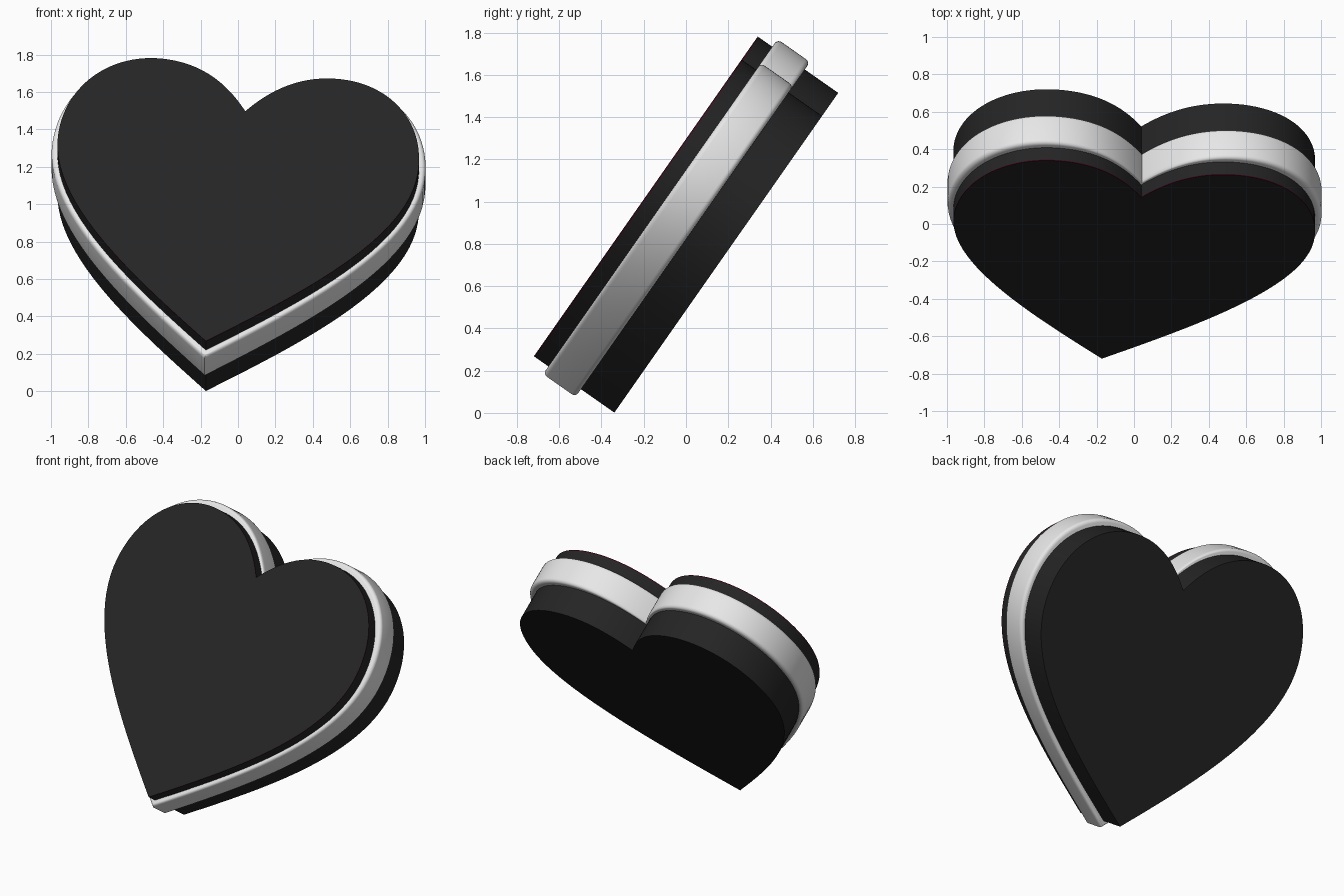
import bpy, bmesh, math
from mathutils import Vector, Matrix
from mathutils.geometry import interpolate_bezier

if "Cube" in bpy.data.objects:
    bpy.data.objects.remove(bpy.data.objects["Cube"])


def material(name, rgb):
    m = bpy.data.materials.new(name)
    m.diffuse_color = (*rgb, 1)
    m.use_nodes = True
    m.node_tree.nodes["Principled BSDF"].inputs["Base Color"].default_value = m.diffuse_color
    return m


black = material("matte_black", (0.018, 0.018, 0.018))
white = material("soft_white", (0.8, 0.8, 0.8))
crimson = material("dark_crimson", (0.06, 0.001, 0.012))

# Half heart outline from bottom tip to top notch (point, handle, handle, point)
SEGMENTS = [
    ((0, 0), (0.45, 0.37), (0.97, 0.80), (0.97, 1.24)),
    ((0.97, 1.24), (0.97, 1.56), (0.76, 1.793), (0.48, 1.793)),
    ((0.48, 1.793), (0.27, 1.793), (0.12, 1.68), (0, 1.515)),
]
half = []
for seg in SEGMENTS:
    half += interpolate_bezier(*[Vector((*p, 0)) for p in seg], 25)[:-1]
notch = Vector((0, 1.515, 0))
outline = half + [notch] + [Vector((-p.x, p.y, 0)) for p in reversed(half[1:])]
MID = 0.93

# The heart leans back and rolls a little to the right
PLACE = (Matrix.Translation((-0.172, -0.72, 0.268))
         @ Matrix.Rotation(math.radians(55), 4, 'X')
         @ Matrix.Rotation(math.radians(-8), 4, 'Z'))


def heart(name, rings, side_mat, cap_mat):
    """Loft heart outlines; each ring is (depth behind front, x scale, y scale)."""
    bm = bmesh.new()
    loops = [[bm.verts.new((p.x * sx, MID + (p.y - MID) * sy, -d)) for p in outline]
             for d, sx, sy in rings]
    n = len(outline)
    for a, b in zip(loops, loops[1:]):
        for i in range(n):
            j = (i + 1) % n
            bm.faces.new((a[i], b[i], b[j], a[j]))
    for cap in (bm.faces.new(loops[0]), bm.faces.new(loops[-1][::-1])):
        cap.material_index = 1
    bmesh.ops.recalc_face_normals(bm, faces=bm.faces[:])
    bm.transform(PLACE)
    me = bpy.data.meshes.new(name)
    bm.to_mesh(me)
    bm.free()
    me.materials.append(side_mat)
    me.materials.append(cap_mat)
    ob = bpy.data.objects.new(name, me)
    bpy.context.collection.objects.link(ob)
    bpy.ops.object.select_all(action='DESELECT')
    ob.select_set(True)
    bpy.context.view_layer.objects.active = ob
    bpy.ops.object.shade_smooth_by_angle(angle=math.radians(35))


# Main heart block
heart("heart_body", [(0.006, 1, 1), (0.465, 1, 1)], black, black)

# Thin coloured rim around the front face
heart("front_plate", [(0, 1, 1), (0.006, 1, 1)], crimson, black)

# Protruding band with rounded edges
R, FRONT, BACK = 0.024, 0.084, 0.272
band = []
for k in range(6):
    t = k / 5 * math.pi / 2
    inset = R * (1 - math.sin(t))
    band.append((FRONT + R * (1 - math.cos(t)), 1.034 - inset, 1.048 - inset))
band += [(FRONT + BACK - d, sx, sy) for d, sx, sy in reversed(band)]
heart("middle_band", band, white, white)
